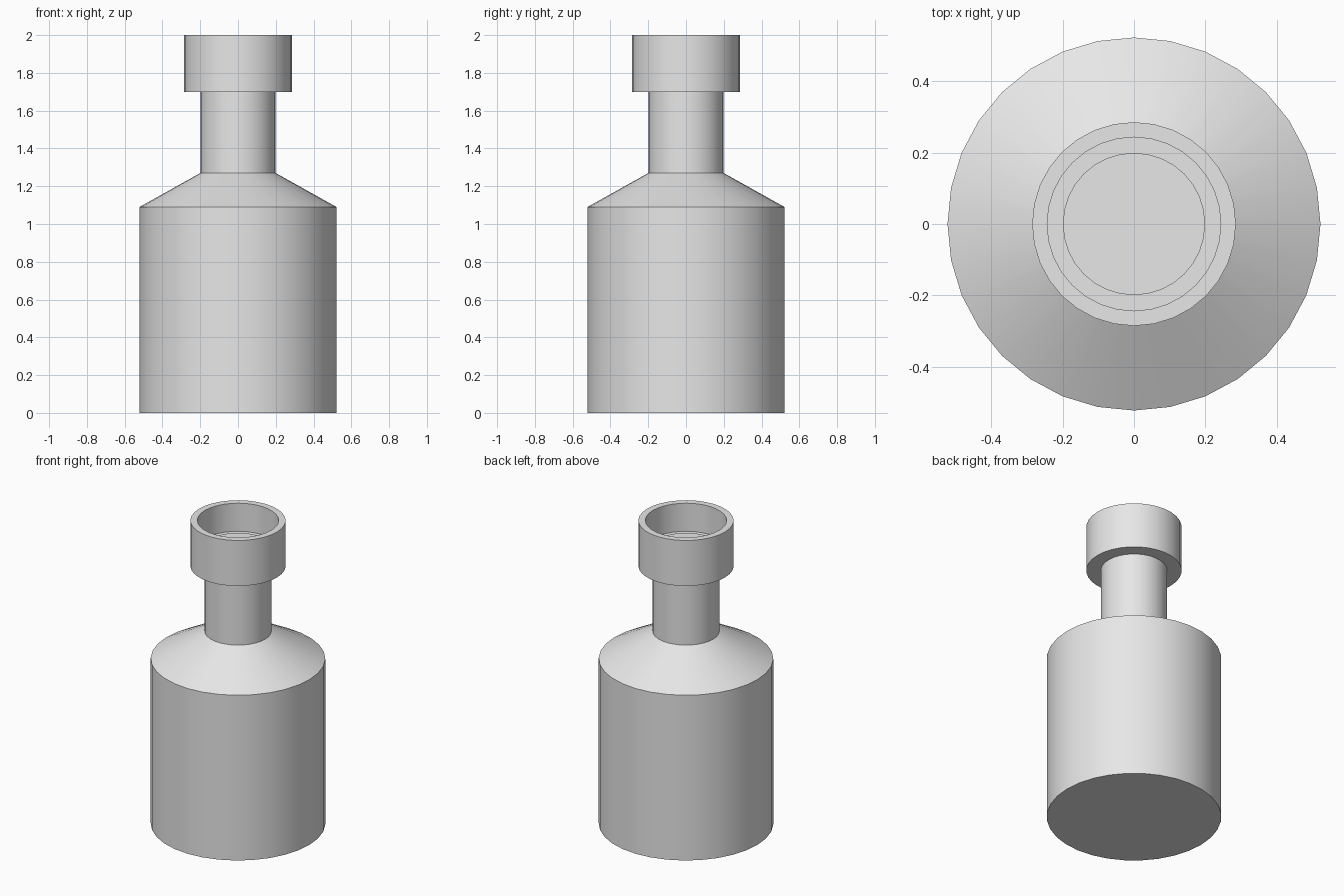
import bpy
import bmesh
import math

SIDES = 32

# Remove the default cube
cube = bpy.data.objects.get("Cube")
if cube:
    bpy.data.objects.remove(cube, do_unlink=True)

# Single plain grey material
grey = bpy.data.materials.new("light_grey")
grey.use_nodes = True
grey.diffuse_color = (0.8, 0.8, 0.8, 1)
grey.node_tree.nodes["Principled BSDF"].inputs["Base Color"].default_value = grey.diffuse_color


def lathe(name, profile, capped):
    """Sweep (radius, height) pairs around z, optionally closing both ends."""
    bm = bmesh.new()
    rings = []
    for radius, height in profile:
        angles = [math.tau * i / SIDES for i in range(SIDES)]
        rings.append([bm.verts.new((radius * math.cos(a), radius * math.sin(a), height))
                      for a in angles])
    for low, high in zip(rings, rings[1:]):
        for i in range(SIDES):
            j = (i + 1) % SIDES
            bm.faces.new((low[i], low[j], high[j], high[i]))
    if capped:
        bm.faces.new(rings[0][::-1])
        bm.faces.new(rings[-1])
    bmesh.ops.recalc_face_normals(bm, faces=bm.faces)
    mesh = bpy.data.meshes.new(name)
    bm.to_mesh(mesh)
    bm.free()
    mesh.materials.append(grey)
    obj = bpy.data.objects.new(name, mesh)
    bpy.context.collection.objects.link(obj)
    bpy.ops.object.select_all(action="DESELECT")
    obj.select_set(True)
    bpy.context.view_layer.objects.active = obj
    bpy.ops.object.shade_smooth_by_angle(angle=math.radians(25))
    return obj


# Bottle body with sloping shoulder
lathe("body", [(0.522, 0), (0.522, 1.09), (0.199, 1.27)], True)

# Straight neck, its closed top showing inside the collar
lathe("neck", [(0.199, 1.26), (0.199, 1.825)], True)

# Hollow collar with a recessed floor around the neck
lathe("collar", [(0.19, 1.7), (0.285, 1.7), (0.285, 2), (0.243, 2),
                 (0.243, 1.815), (0.19, 1.815)], False)
